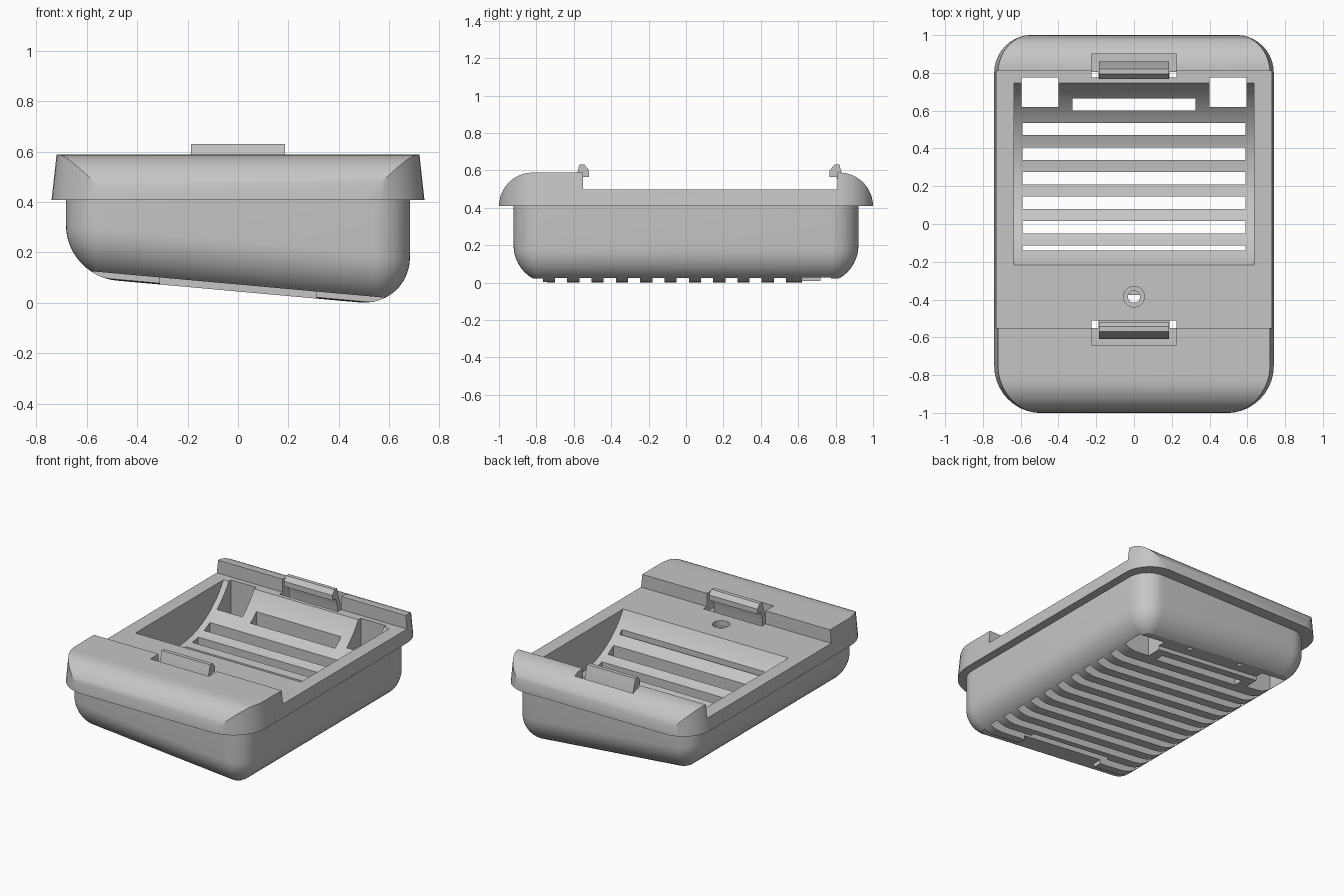
import bpy, bmesh, math

if "Cube" in bpy.data.objects:
    bpy.data.objects.remove(bpy.data.objects["Cube"], do_unlink=True)

grey = bpy.data.materials.new("plain grey")
grey.use_nodes = True
grey.diffuse_color = (0.56, 0.56, 0.56, 1)
grey.node_tree.nodes["Principled BSDF"].inputs["Base Color"].default_value = (0.56, 0.56, 0.56, 1)


def make(name, bm):
    bmesh.ops.recalc_face_normals(bm, faces=bm.faces)
    mesh = bpy.data.meshes.new(name)
    bm.to_mesh(mesh)
    bm.free()
    obj = bpy.data.objects.new(name, mesh)
    bpy.context.collection.objects.link(obj)
    mesh.materials.append(grey)
    return obj


def loft(name, rings):
    """Skin a closed solid through rings of equal length."""
    bm = bmesh.new()
    loops = [[bm.verts.new(p) for p in ring] for ring in rings]
    n = len(loops[0])
    for a, b in zip(loops, loops[1:]):
        for i in range(n):
            bm.faces.new((a[i], a[(i + 1) % n], b[(i + 1) % n], b[i]))
    bm.faces.new(loops[0])
    bm.faces.new(loops[-1])
    return make(name, bm)


def rounded(hx, hy, back_r, front_r, height, steps=10):
    """Rounded rectangle whose height is a function of x."""
    ring = []
    for q, (sx, sy) in enumerate(((1, 1), (-1, 1), (-1, -1), (1, -1))):
        r = back_r if sy > 0 else front_r
        for i in range(steps + 1):
            a = math.pi / 2 * (q + i / steps)
            x = sx * (hx - r) + r * math.cos(a)
            ring.append((x, sy * (hy - r) + r * math.sin(a), height(x)))
    return ring


def extrude_x(name, profile, half):
    return loft(name, [[(x, y, z) for y, z in profile] for x in (-half, half)])


def box(x0, x1, y0, y1, z0, z1):
    return loft("cutter", [[(x0, y0, z), (x1, y0, z), (x1, y1, z), (x0, y1, z)] for z in (z0, z1)])


def cylinder(r, z0, z1, x, y):
    ring = [(x + r * math.cos(math.tau * i / 32), y + r * math.sin(math.tau * i / 32)) for i in range(32)]
    return loft("cutter", [[(u, v, z) for u, v in ring] for z in (z0, z1)])


def boolean(obj, other, operation="DIFFERENCE"):
    mod = obj.modifiers.new("cut", "BOOLEAN")
    mod.operation, mod.object, mod.solver = operation, other, "EXACT"
    bpy.context.view_layer.objects.active = obj
    bpy.ops.object.modifier_apply(modifier=mod.name)
    bpy.data.objects.remove(other, do_unlink=True)


def bottom(x):
    return 0.045 - 0.09 * x


# Tub with a filleted, sideways sloping bottom
FILLET, CORNER = 0.2, 0.15
rings = []
for i in range(13):
    a = math.pi / 2 * (1 - i / 12)
    inset = FILLET * (1 - math.cos(a))
    lift = FILLET * (1 - math.sin(a))
    r = max(CORNER - inset, 0.02)
    rings.append(rounded(0.683 - inset, 0.922 - inset, r, r, lambda x: bottom(x) + lift))
rings.append(rounded(0.683, 0.922, CORNER, CORNER, lambda x: 0.45))
housing = loft("housing", rings)

# Rim: side profile with two raised rounded ends, trimmed to a tapered plan
arc = [(0.18 * math.cos(math.pi / 2 * i / 12), 0.18 * math.sin(math.pi / 2 * i / 12)) for i in range(13)]
profile = [(-0.82 - c, 0.408 + s) for c, s in arc]
profile += [(-0.55, 0.588), (-0.55, 0.497), (0.81, 0.497), (0.81, 0.588)]
profile += [(0.82 + c, 0.408 + s) for c, s in reversed(arc)]
rim = extrude_x("rim", profile, 0.9)
plan = loft("rim_plan", [rounded(0.74 - 0.11 * (z - 0.41), 1.001, 0.2, 0.25, lambda x: z) for z in (0.4, 0.62)])
boolean(rim, plan, "INTERSECT")
boolean(housing, rim, "UNION")

# Scooped tray
R, CY, CZ = 0.565, 0.265, 0.79
scoop = [(CY + R * math.cos(math.tau * i / 72), CZ + R * math.sin(math.tau * i / 72)) for i in range(36, 73)]
boolean(housing, extrude_x("cutter", scoop, 0.635))

# Hollow front compartment
boolean(housing, box(-0.58, 0.58, -0.8, -0.29, 0.17, 0.43))

# Vent slots across the bottom; those under the tray run right through
for k in range(10):
    y = 0.5025 - 0.13 * k
    boolean(housing, box(-0.59, 0.59, y - 0.0325, y + 0.0325, -0.1, 0.7 if k < 5 else 0.25))
boolean(housing, box(-0.59, 0.59, -0.14, -0.115, -0.1, 0.6))
boolean(housing, box(-0.325, 0.325, 0.6, 0.665, -0.1, 0.7))

# Sloped recesses under the front and back edges
for x, y0, y1, depth in ((0.7, -0.95, -0.765, 0.028), (0.31, -0.77, -0.61, 0.028), (0.7, 0.72, 0.95, 0.028)):
    section = [(-x, -0.1), (x, -0.1), (x, bottom(x) + depth), (-x, bottom(-x) + depth)]
    boolean(housing, loft("cutter", [[(u, y, z) for u, z in section] for y in (y0, y1)]))

# Square openings at the back of the tray
for s in (-1, 1):
    x0, x1 = sorted((s * 0.4, s * 0.595))
    boolean(housing, box(x0, x1, 0.62, 0.775, -0.1, 0.7))

# Countersunk screw hole
boolean(housing, cylinder(0.055, 0.46, 0.6, 0, -0.385))
boolean(housing, cylinder(0.032, 0.3, 0.6, 0, -0.385))

# Clip pockets with narrow side openings
boolean(housing, box(-0.225, 0.225, -0.64, -0.51, 0.46, 0.7))
boolean(housing, box(-0.225, 0.225, 0.775, 0.9, 0.3, 0.7))
for s in (-1, 1):
    x0, x1 = sorted((s * 0.187, s * 0.225))
    boolean(housing, box(x0, x1, -0.55, -0.51, 0.3, 0.6))
    boolean(housing, box(x0, x1, 0.775, 0.805, -0.1, 0.5))

# Hooked clips facing each other
hook = [(-0.61, 0.14), (-0.61, 0.5), (-0.578, 0.6), (-0.57, 0.63), (-0.543, 0.63),
        (-0.518, 0.6), (-0.518, 0.565), (-0.555, 0.565), (-0.575, 0.5), (-0.575, 0.14)]
clips = [extrude_x("front_clip", hook, 0.186),
         extrude_x("back_clip", [(0.25 - y, max(z, 0.28)) for y, z in hook], 0.186)]

# Smooth curves, sharp edges
for obj in [housing] + clips:
    bpy.ops.object.select_all(action="DESELECT")
    obj.select_set(True)
    bpy.context.view_layer.objects.active = obj
    bpy.ops.object.shade_smooth_by_angle(angle=math.radians(30))
